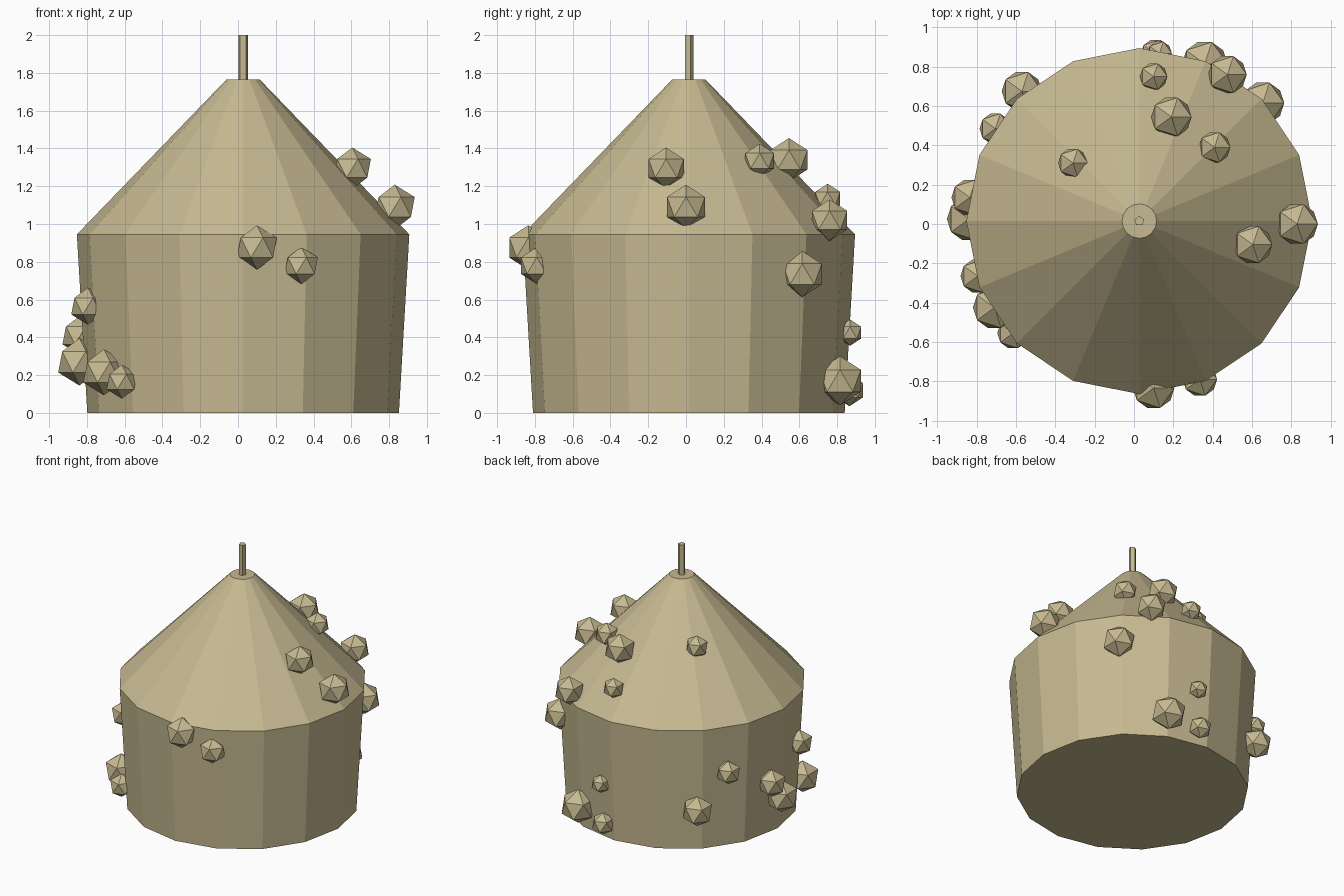
import bpy
import bmesh
from mathutils import Matrix, Vector

old = bpy.data.objects.get("Cube")
if old:
    bpy.data.objects.remove(old, do_unlink=True)

AXIS = Vector((0.027, 0.015, 0))

# One dry thatch colour for everything
thatch = bpy.data.materials.new("dry_thatch")
thatch.use_nodes = True
thatch.diffuse_color = (0.57, 0.49, 0.285, 1)
bsdf = next(n for n in thatch.node_tree.nodes if n.type == 'BSDF_PRINCIPLED')
bsdf.inputs["Base Color"].default_value = thatch.diffuse_color


def finish(name, bm):
    """Turn a bmesh into a flat-shaded object."""
    mesh = bpy.data.meshes.new(name)
    bm.to_mesh(mesh)
    bm.free()
    mesh.materials.append(thatch)
    obj = bpy.data.objects.new(name, mesh)
    bpy.context.collection.objects.link(obj)
    return obj


def frustum(name, sides, low_r, high_r, z0, z1):
    bm = bmesh.new()
    centre = AXIS + Vector((0, 0, (z0 + z1) / 2))
    bmesh.ops.create_cone(bm, cap_ends=True, segments=sides, radius1=low_r,
                          radius2=high_r, depth=z1 - z0,
                          matrix=Matrix.Translation(centre))
    return finish(name, bm)


def lump(name, x, y, z, r):
    bm = bmesh.new()
    bmesh.ops.create_icosphere(bm, subdivisions=1, radius=r,
                               matrix=Matrix.Translation((x, y, z)))
    return finish(name, bm)


# Flared wall, conical roof and roof pole
frustum("wall", 16, 0.825, 0.88, 0, 0.945)
frustum("roof", 16, 0.88, 0.088, 0.945, 1.765)
frustum("roof_pole", 5, 0.026, 0.026, 1.76, 2.0)

# Faceted lumps stuck to the roof: x, y, z, radius
roof_lumps = [
    (0.605, -0.105, 1.295, 0.11),
    (0.83, 0.0, 1.09, 0.118),
    (0.41, 0.39, 1.335, 0.09),
    (0.19, 0.545, 1.34, 0.115),
    (0.10, 0.75, 1.135, 0.078),
    (0.475, 0.76, 1.02, 0.11),
    (-0.31, 0.31, 1.40, 0.085),
]

# Lumps stuck to the wall
wall_lumps = [
    (0.10, -0.835, 0.875, 0.118),
    (0.335, -0.79, 0.78, 0.098),
    (0.655, 0.615, 0.735, 0.122),
    (0.13, 0.868, 0.425, 0.07),
    (0.36, 0.815, 0.17, 0.13),
    (0.11, 0.865, 0.12, 0.085),
    (-0.57, 0.675, 0.325, 0.115),
    (-0.705, 0.485, 0.59, 0.09),
    (-0.835, 0.135, 0.41, 0.105),
    (-0.84, 0.025, 0.27, 0.125),
    (-0.795, -0.265, 0.565, 0.098),
    (-0.71, -0.425, 0.215, 0.122),
    (-0.615, -0.555, 0.165, 0.09),
]

for prefix, group in (("roof_lump", roof_lumps), ("wall_lump", wall_lumps)):
    for i, spec in enumerate(group, 1):
        lump(f"{prefix}_{i}", *spec)
